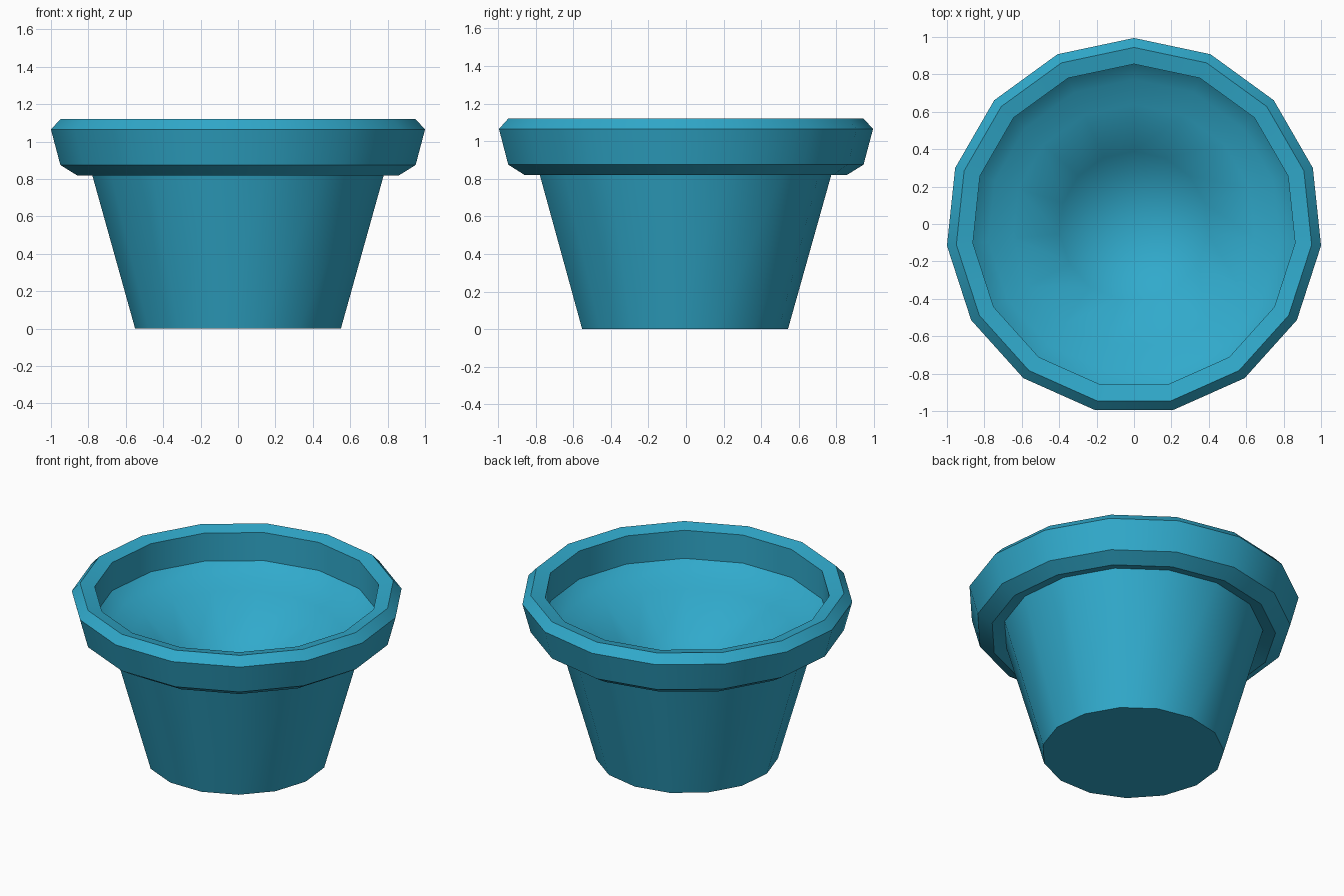
import bpy, bmesh, math

if "Cube" in bpy.data.objects:
    bpy.data.objects.remove(bpy.data.objects["Cube"])

SIDES = 15
SHIFT_Y = -0.011  # odd side count: centres the bounding box


def lathe(name, profile, color):
    """Revolve (radius, z) points; zero radius makes a single pole vertex."""
    bm = bmesh.new()
    rings = []
    for r, z in profile:
        if r == 0:
            rings.append([bm.verts.new((0, SHIFT_Y, z))] * SIDES)
            continue
        ring = []
        for i in range(SIDES):
            a = math.pi / 2 + 2 * math.pi * i / SIDES
            ring.append(bm.verts.new((r * math.cos(a), r * math.sin(a) + SHIFT_Y, z)))
        rings.append(ring)
    for lo, hi in zip(rings, rings[1:]):
        for i in range(SIDES):
            j = (i + 1) % SIDES
            quad = [lo[i], lo[j], hi[j], hi[i]]
            bm.faces.new(list(dict.fromkeys(quad)))
    bm.faces.new(rings[0][::-1])  # flat base
    bmesh.ops.recalc_face_normals(bm, faces=bm.faces)
    mesh = bpy.data.meshes.new(name)
    bm.to_mesh(mesh)
    bm.free()
    obj = bpy.data.objects.new(name, mesh)
    bpy.context.collection.objects.link(obj)
    mat = bpy.data.materials.new(name + "_blue")
    mat.diffuse_color = color
    mat.use_nodes = True
    mat.node_tree.nodes["Principled BSDF"].inputs["Base Color"].default_value = mat.diffuse_color
    mesh.materials.append(mat)
    bpy.ops.object.select_all(action='DESELECT')
    obj.select_set(True)
    bpy.context.view_layer.objects.active = obj
    bpy.ops.object.shade_smooth_by_angle(angle=math.radians(35))
    # Keep the rim edges crisp
    sharp = mesh.attributes.get("sharp_edge") or mesh.attributes.new("sharp_edge", 'BOOLEAN', 'EDGE')
    for e in mesh.edges:
        a, b = (mesh.vertices[v].co for v in e.vertices)
        if abs(a.z - b.z) < 1e-5 and a.z > 0.815 and abs(a.xy.length - b.xy.length) < 0.02:
            sharp.data[e.index].value = True
    return obj


# Pot: tapered body, chamfered rim, inner ledge and dished interior
pot_profile = [
    (0.553, 0.0), (0.789, 0.84),                                   # body
    (0.866, 0.82), (0.955, 0.875), (1.0055, 1.065), (0.955, 1.12),  # rim outside
    (0.866, 1.10), (0.866, 0.912), (0.783, 0.836),                 # rim inside, ledge
    (0.65, 0.81), (0.40, 0.61), (0, 0.33),                         # dished interior
]
lathe("flower_pot", pot_profile, (0.03, 0.40, 0.60, 1))
